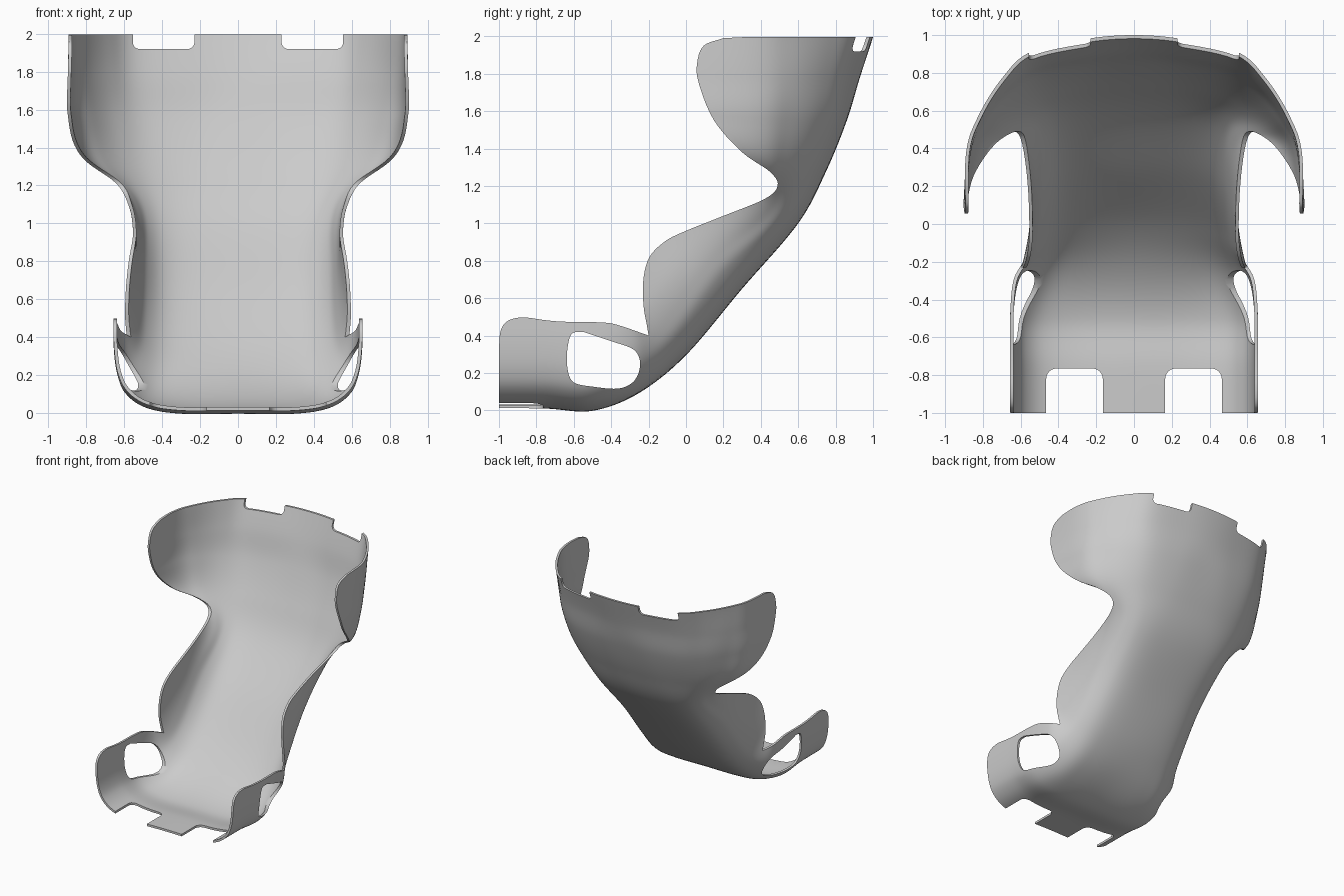
import bpy, bmesh, math
from mathutils import Vector

if "Cube" in bpy.data.objects:
    bpy.data.objects.remove(bpy.data.objects["Cube"])


def spline(pts, n):
    """Catmull-Rom through points of any dimension, n steps per span."""
    p = [Vector(q) for q in pts]
    p = [2 * p[0] - p[1]] + p + [2 * p[-1] - p[-2]]
    out = []
    for i in range(1, len(p) - 2):
        a, b, c, d = p[i - 1:i + 3]
        for k in range(n):
            t = k / n
            out.append(0.5 * (2 * b + (c - a) * t + (2 * a - 5 * b + 4 * c - d) * t * t
                              + (3 * b - a - 3 * c + d) * t ** 3))
    return out + [p[-2]]


def make_object(name, verts, faces):
    me = bpy.data.meshes.new(name)
    me.from_pydata(verts, [], faces)
    me.update()
    ob = bpy.data.objects.new(name, me)
    bpy.context.collection.objects.link(ob)
    return ob


def prism(name, outline, place, lo, hi):
    """Extrude a 2D outline from lo to hi; place(u, v, w) gives the 3D point."""
    n = len(outline)
    verts = [place(u, v, w) for w in (lo, hi) for u, v in outline]
    faces = [list(range(n))[::-1], list(range(n, 2 * n))]
    faces += [[i, (i + 1) % n, n + (i + 1) % n, n + i] for i in range(n)]
    ob = make_object(name, verts, faces)
    bm = bmesh.new()
    bm.from_mesh(ob.data)
    bmesh.ops.recalc_face_normals(bm, faces=bm.faces)
    bm.to_mesh(ob.data)
    bm.free()
    ob.hide_render = True
    return ob


def rounded_rect(u0, u1, v0, v1, r):
    out = []
    for cu, cv, a0 in ((u1 - r, v1 - r, 0), (u0 + r, v1 - r, 90), (u0 + r, v0 + r, 180), (u1 - r, v0 + r, 270)):
        for k in range(7):
            a = math.radians(a0 + 15 * k)
            out.append((cu + r * math.cos(a), cv + r * math.sin(a)))
    return out


# Spine stations: y, z, direction of the side walls in degrees (90 = up, 180 = forward)
spine = [(-1.06, .014, 90), (-.75, .012, 90), (-.5, 0, 90), (-.25, .095, 96), (0, .295, 125),
         (.3, .65, 137), (.6, 1.0, 150), (.75, 1.28, 172), (.86, 1.55, 178),
         (.93, 1.78, 180), (1.0, 1.995, 180), (1.025, 2.08, 180)]

# Half cross-sections: x and wall depth, from the middle outwards
seat = [(.3, 0), (.48, .03), (.585, .1), (.635, .2), (.655, .35), (.655, .55)]
heel = [(.28, 0), (.44, .02), (.55, .1), (.61, .2), (.635, .35), (.64, .52)]
lobe = [(.25, .01), (.4, .04), (.5, .11), (.55, .2), (.585, .33), (.6, .5)]
waist = [(.25, .01), (.4, .05), (.49, .13), (.53, .22), (.55, .33), (.555, .5)]
neck = [(.25, .01), (.4, .04), (.49, .09), (.54, .15), (.59, .25), (.62, .45)]
shoulder = [(.25, .01), (.45, .05), (.59, .12), (.71, .23), (.8, .36), (.86, .65)]
wing = [(.25, .01), (.5, .06), (.66, .16), (.78, .3), (.87, .47), (.905, .8)]
upper = [(.25, .02), (.53, .08), (.68, .19), (.81, .36), (.885, .56), (.9, .95)]
top = [(.25, .02), (.55, .09), (.70, .23), (.825, .43), (.89, .63), (.89, 1.0)]
sections = [seat, seat, seat, heel, lobe, waist, neck, shoulder, wing, upper, top, top]

# Shell surface lofted along the spine
stations = spline([s + tuple(c for p in sec for c in p) for s, sec in zip(spine, sections)], 9)
verts = []
for st in stations:
    y, z, ang = st[0], st[1], math.radians(st[2])
    half = [(st[k], st[k + 1]) for k in range(3, 15, 2)]
    row = spline([(-x, d) for x, d in reversed(half)] + [(0, 0)] + half, 6)
    verts += [(x, y + d * math.cos(ang), z + d * math.sin(ang)) for x, d in row]
w = len(row)
faces = [(i * w + j, (i + 1) * w + j, (i + 1) * w + j + 1, i * w + j + 1)
         for i in range(len(stations) - 1) for j in range(w - 1)]
shell = make_object("seat_shell", verts, faces)
solid = shell.modifiers.new("thickness", 'SOLIDIFY')
solid.thickness = .018
solid.offset = -1

# Side outline that trims the armrests, lobes and wings
hip = [(-1, .34), (-.99, .43), (-.95, .48), (-.87, .497), (-.75, .482), (-.65, .474),
       (-.45, .47), (-.36, .455), (-.2, .4)]
back = [(-.2, .4), (-.21, .46), (-.227, .56), (-.228, .7), (-.195, .82), (-.11, .905), (0, .96),
        (.2, 1.04), (.42, 1.13), (.49, 1.2), (.45, 1.275), (.3, 1.38), (.15, 1.55), (.068, 1.75),
        (.06, 1.86), (.095, 1.95), (.2, 1.99)]
outline = [(-1, -.2)] + [tuple(p) for p in spline(hip, 5)] + [tuple(p) for p in spline(back, 5)[1:]]
outline += [(.3, 1.995), (1.3, 1.995), (1.3, -.2)]


def side(u, v, w):
    return (w, u, v)


trim = prism("trim_outline", outline, side, -1.3, 1.3)

# Belt holes in the hip sides
hole = [(-.55, .42), (-.4, .37), (-.28, .325), (-.245, .25), (-.275, .16), (-.36, .117),
        (-.5, .127), (-.6, .15), (-.633, .22), (-.634, .33), (-.61, .41), (-.55, .42)]
hole = [tuple(p) for p in spline(hole, 5)[:-1]]
cutters = []
for s in (-1, 1):
    cutters.append(prism("belt_hole", hole, side, *sorted((s * .3, s * 1.2))))
    # Notches in the front lip and in the top edge
    x0, x1 = sorted((s * .165, s * .465))
    cutters.append(prism("front_notch", rounded_rect(x0, x1, -1.3, -.765, .055),
                         lambda u, v, w: (u, v, w), -.2, .25))
    x0, x1 = sorted((s * .23, s * .555))
    cutters.append(prism("top_notch", rounded_rect(x0, x1, 1.92, 2.3, .035),
                         lambda u, v, w: (u, w, v), .6, 1.3))

for ob, op in [(trim, 'INTERSECT')] + [(c, 'DIFFERENCE') for c in cutters]:
    m = shell.modifiers.new(ob.name, 'BOOLEAN')
    m.object, m.operation, m.solver = ob, op, 'EXACT'

# Bake the cuts and drop the cutters
deps = bpy.context.evaluated_depsgraph_get()
baked = bpy.data.meshes.new_from_object(shell.evaluated_get(deps))
shell.modifiers.clear()
shell.data = baked
for ob in [trim] + cutters:
    bpy.data.objects.remove(ob)

bpy.ops.object.select_all(action='DESELECT')
shell.select_set(True)
bpy.context.view_layer.objects.active = shell
bpy.ops.object.shade_smooth_by_angle(angle=math.radians(35))
